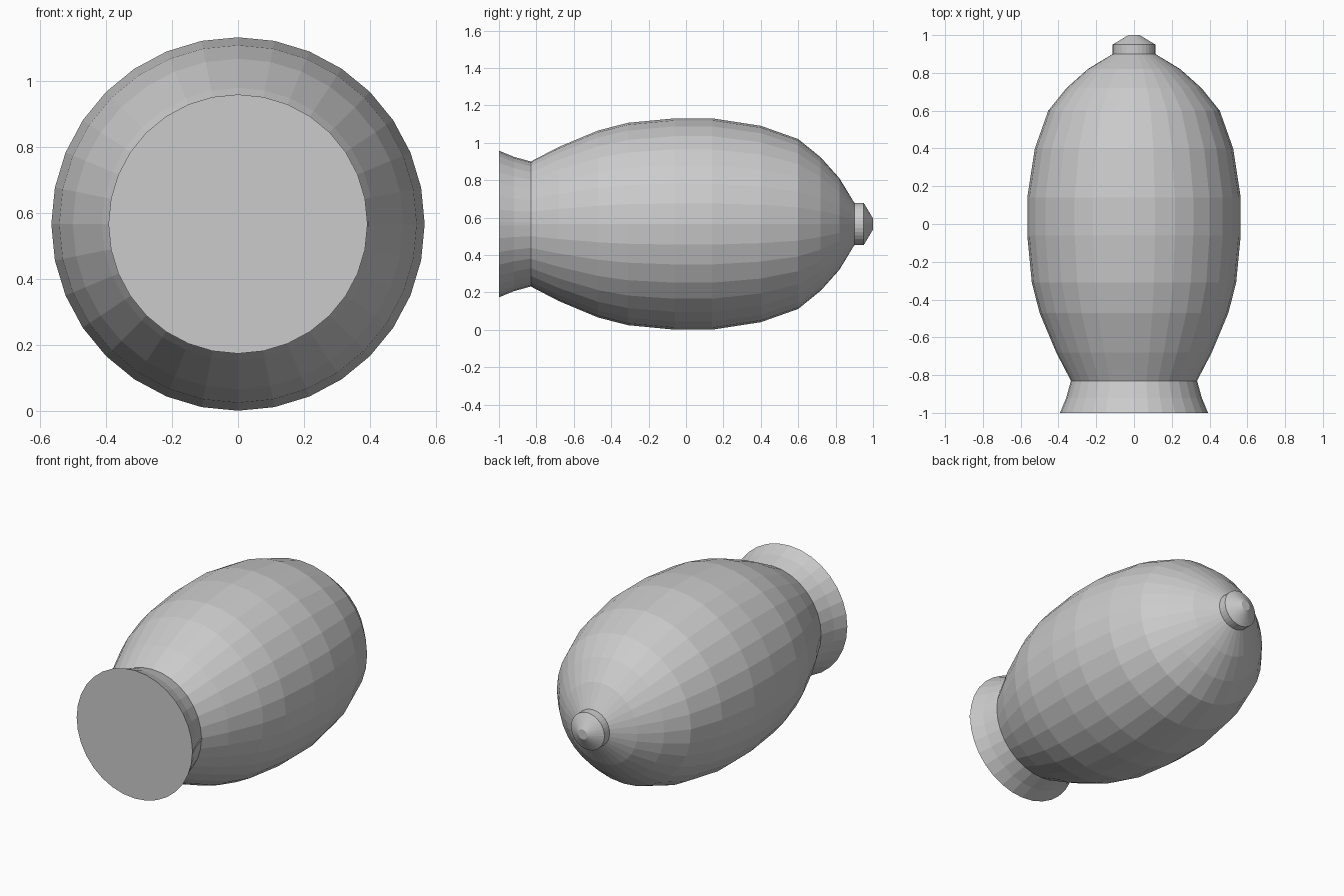
import bpy, bmesh, math

if "Cube" in bpy.data.objects:
    bpy.data.objects.remove(bpy.data.objects["Cube"])

SIDES = 32
CENTRE_Z = 0.566

grey = bpy.data.materials.new("light grey")
grey.diffuse_color = (0.6, 0.6, 0.6, 1)
grey.use_nodes = True
grey.node_tree.nodes["Principled BSDF"].inputs["Base Color"].default_value = grey.diffuse_color


def lathe(name, profile, cap_start=True, cap_end=True):
    """Turn a (y, radius) profile around the long y axis."""
    bm = bmesh.new()
    rings = []
    for y, r in profile:
        ring = []
        for i in range(SIDES):
            a = 2 * math.pi * i / SIDES
            ring.append(bm.verts.new((r * math.cos(a), y, CENTRE_Z + r * math.sin(a))))
        rings.append(ring)
    for a, b in zip(rings, rings[1:]):
        for i in range(SIDES):
            j = (i + 1) % SIDES
            bm.faces.new((a[i], a[j], b[j], b[i]))
    if cap_start:
        bm.faces.new(rings[0])
    if cap_end:
        bm.faces.new(rings[-1])
    bmesh.ops.recalc_face_normals(bm, faces=bm.faces)
    return finish(name, bm)


def finish(name, bm):
    me = bpy.data.meshes.new(name)
    bm.to_mesh(me)
    bm.free()
    me.materials.append(grey)
    ob = bpy.data.objects.new(name, me)
    bpy.context.collection.objects.link(ob)
    return ob


# Rounded main shell
lathe("body", [(-0.83, 0.334), (-0.68, 0.412), (-0.47, 0.50), (-0.31, 0.541),
               (-0.06, 0.565), (0.14, 0.565), (0.40, 0.525), (0.60, 0.454),
               (0.72, 0.357), (0.82, 0.245), (0.90, 0.113)])

# Nose collar with blunt tip
lathe("nose_cap", [(0.90, 0.113), (0.95, 0.113), (1.0, 0.03)])

# Flared tail, closed at the front with a flat disc
lathe("tail_flare", [(-1.0, 0.392), (-0.92, 0.359), (-0.83, 0.334)], cap_end=False)

# Narrow seam strip along the right side of the flare
bm = bmesh.new()
strip = [[bm.verts.new((r + 0.003, y, CENTRE_Z + s * 0.009)) for s in (-1, 1)]
         for y, r in ((-1.0, 0.392), (-0.92, 0.359), (-0.83, 0.334))]
for a, b in zip(strip, strip[1:]):
    bm.faces.new((a[0], b[0], b[1], a[1]))
finish("tail_seam", bm)
